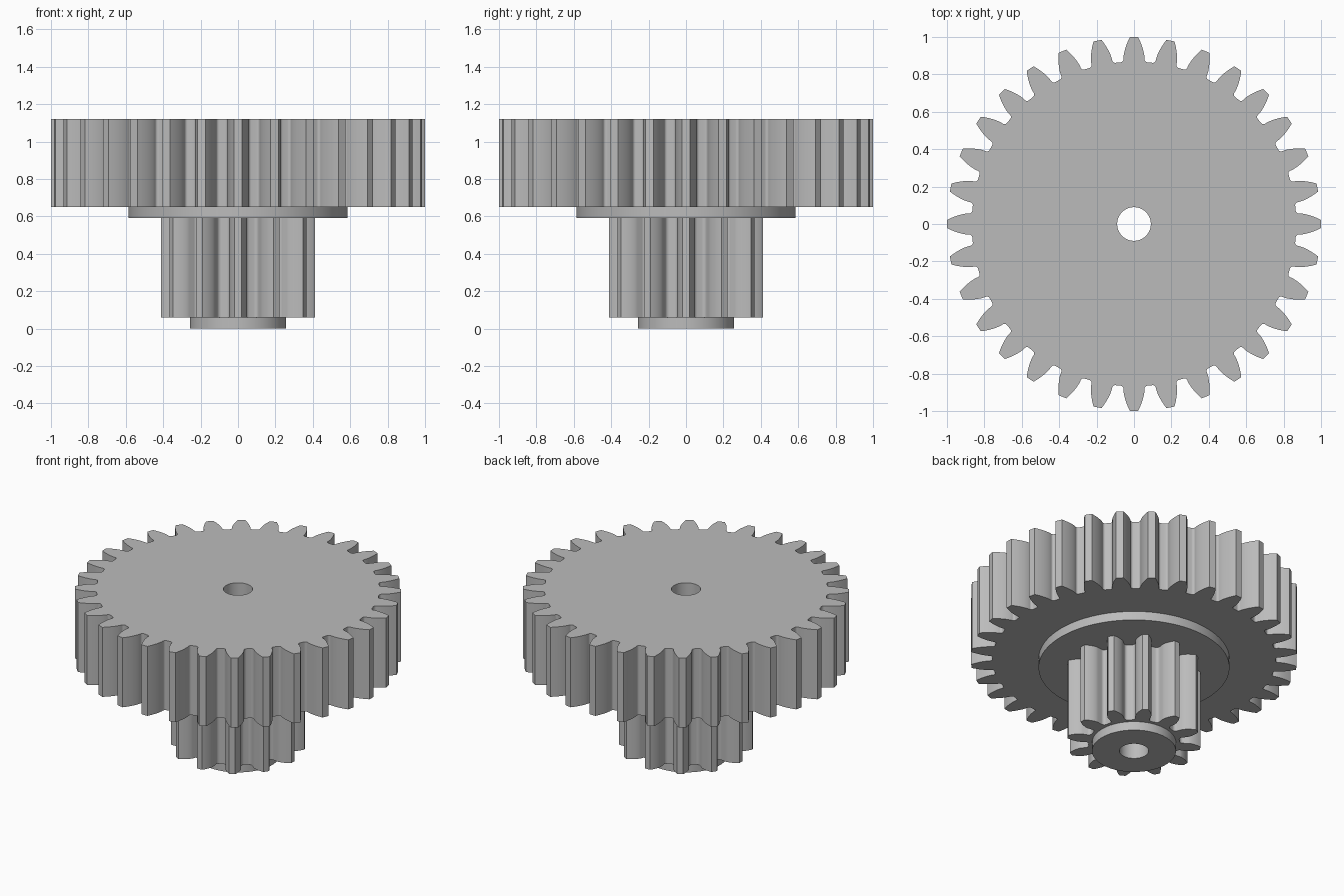
import bpy, bmesh
from math import pi, sin, cos, tan, acos, asin, sqrt, radians, atan2, hypot

cube = bpy.data.objects.get("Cube")
if cube:
    bpy.data.objects.remove(cube, do_unlink=True)

MODULE = 2 / 34
BORE = 0.09

grey = bpy.data.materials.new("plain grey")
grey.use_nodes = True
grey.diffuse_color = (0.5, 0.5, 0.5, 1)
grey.node_tree.nodes["Principled BSDF"].inputs["Base Color"].default_value = (0.5, 0.5, 0.5, 1)


def polar(r, a):
    return r * cos(a), r * sin(a)


def circle(radius, count=96):
    return [polar(radius, 2 * pi * i / count) for i in range(count)]


def gear_outline(teeth, fillet):
    """Involute tooth repeated around the wheel, with rounded roots."""
    pitch = MODULE * teeth / 2
    tip, root = pitch + MODULE, pitch - 1.25 * MODULE
    pressure = radians(20)
    base = pitch * cos(pressure)

    def half_angle(r):
        a = acos(min(1, base / r))
        return pi / (2 * teeth) + tan(pressure) - pressure - tan(a) + a

    # Half tooth from tip to root as (radius, angle)
    steps = 8
    half = [(tip - (tip - base) * i / steps,
             half_angle(tip - (tip - base) * i / steps)) for i in range(steps)]
    flank = half_angle(base)
    half.append((base, flank))
    centre_r = root + fillet
    centre_a = flank + asin(fillet / centre_r)
    cx, cy = polar(centre_r, centre_a)
    start, end = flank - pi / 2, centre_a - pi
    for i in range(7):
        dx, dy = polar(fillet, start + (end - start) * i / 6)
        half.append((hypot(cx + dx, cy + dy), atan2(cy + dy, cx + dx)))
    tooth = [(r, -a) for r, a in reversed(half)] + half
    return [polar(r, a + 2 * pi * k / teeth) for k in range(teeth) for r, a in tooth]


def bored_disc(name, outline, bottom, top):
    """Extrude an outline with the shaft hole through it."""
    bm = bmesh.new()
    edges = []
    for loop in (outline, circle(BORE, 48)):
        verts = [bm.verts.new((x, y, bottom)) for x, y in loop]
        edges += [bm.edges.new((v, verts[i - 1])) for i, v in enumerate(verts)]
    bmesh.ops.triangle_fill(bm, edges=edges, use_beauty=True)
    raised = bmesh.ops.extrude_face_region(bm, geom=bm.faces[:], use_keep_orig=True)
    moved = [g for g in raised["geom"] if isinstance(g, bmesh.types.BMVert)]
    bmesh.ops.translate(bm, verts=moved, vec=(0, 0, top - bottom))
    bmesh.ops.recalc_face_normals(bm, faces=bm.faces[:])
    mesh = bpy.data.meshes.new(name)
    bm.to_mesh(mesh)
    bm.free()
    mesh.materials.append(grey)
    obj = bpy.data.objects.new(name, mesh)
    bpy.context.collection.objects.link(obj)
    bpy.ops.object.select_all(action="DESELECT")
    obj.select_set(True)
    bpy.context.view_layer.objects.active = obj
    bpy.ops.object.shade_smooth_by_angle(angle=radians(25))


# Stack from the bottom up
bored_disc("end_collar", circle(0.257), 0, 0.06)
bored_disc("small_gear", gear_outline(12, 0.022), 0.06, 0.59)
bored_disc("flange", circle(0.585), 0.59, 0.65)
bored_disc("large_gear", gear_outline(32, 0.016), 0.65, 1.12)
